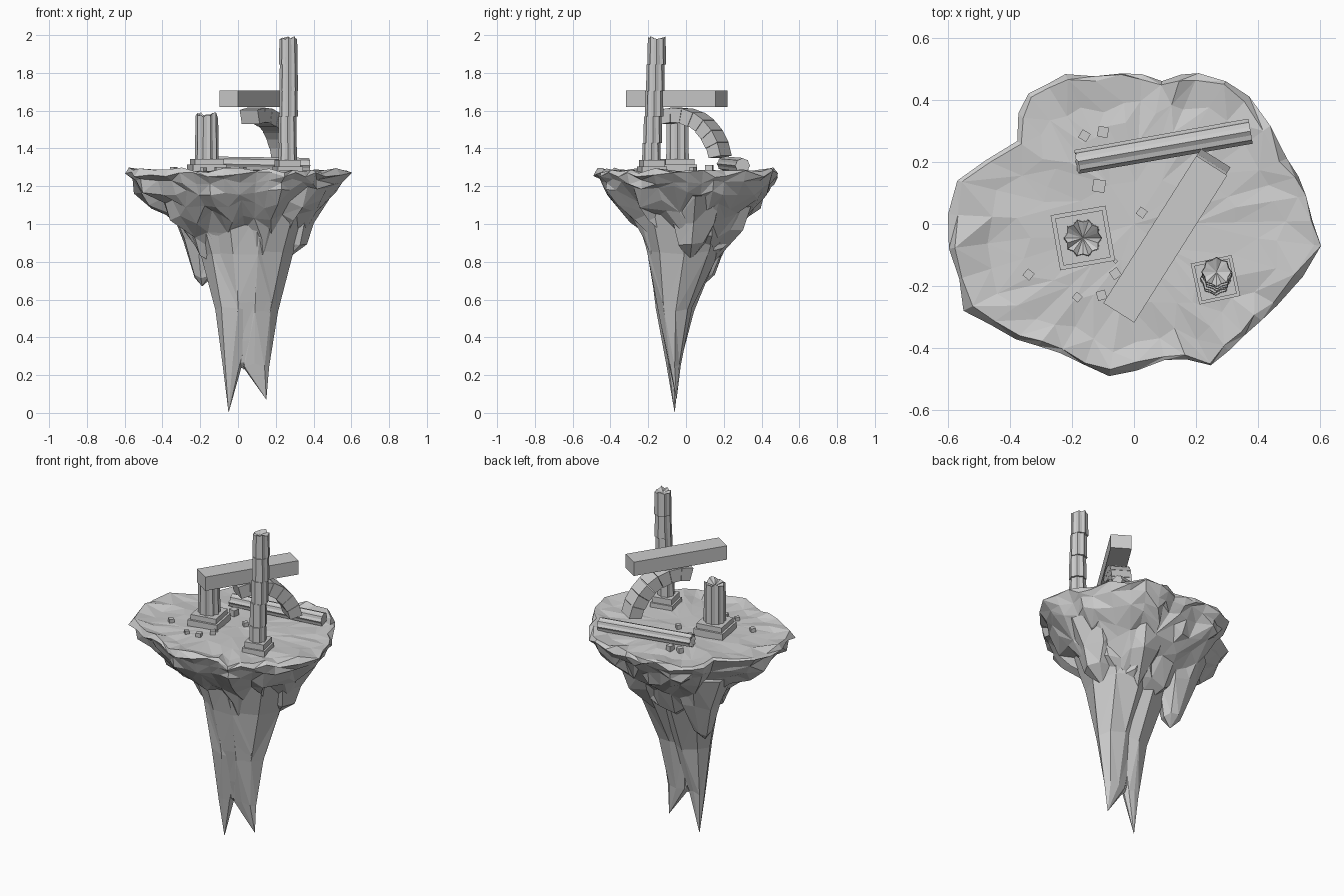
import bpy, bmesh, math, random
from mathutils import Vector, Matrix

random.seed(5)
if "Cube" in bpy.data.objects:
    bpy.data.objects.remove(bpy.data.objects["Cube"], do_unlink=True)

stone = bpy.data.materials.new("grey stone")
stone.use_nodes = True
GREY = (0.6, 0.6, 0.6, 1)
stone.diffuse_color = GREY
stone.node_tree.nodes["Principled BSDF"].inputs["Base Color"].default_value = GREY


def jitter(a):
    return random.uniform(-a, a)


def finish(name, bm, matrix=Matrix()):
    bmesh.ops.recalc_face_normals(bm, faces=bm.faces[:])
    bm.transform(matrix)
    mesh = bpy.data.meshes.new(name)
    bm.to_mesh(mesh)
    bm.free()
    mesh.materials.append(stone)
    obj = bpy.data.objects.new(name, mesh)
    bpy.context.collection.objects.link(obj)
    return obj


def loft(bm, rings, triangles=False):
    """Skin a stack of equal rings; a one-point ring closes to a tip."""
    rows = [[bm.verts.new(p) for p in r] for r in rings]
    for a, b in zip(rows, rows[1:]):
        n = max(len(a), len(b))
        for i in range(n):
            j = (i + 1) % n
            if len(a) == 1:
                bm.faces.new((a[0], b[i], b[j]))
            elif len(b) == 1:
                bm.faces.new((a[i], a[j], b[0]))
            elif triangles:
                k = random.random() < 0.5
                bm.faces.new((a[i], a[j], b[j]) if k else (a[i], a[j], b[i]))
                bm.faces.new((a[i], b[j], b[i]) if k else (a[j], b[j], b[i]))
            else:
                bm.faces.new((a[i], a[j], b[j], b[i]))
    for row in (rows[0], rows[-1]):
        if len(row) > 2:
            bm.faces.new(row)


def place(x, y, z, turn=0):
    return Matrix.Translation((x, y, z)) @ Matrix.Rotation(math.radians(turn), 4, "Z")


def block(name, size, matrix):
    bm = bmesh.new()
    bmesh.ops.create_cube(bm, size=1, matrix=Matrix.Diagonal((*size, 1)))
    return finish(name, bm, matrix)


# Floating rock: uneven plan outline, lofted from the ground down
plan = [(.60, -.07), (.55, .09), (.49, .21), (.37, .41), (.21, .49), (.09, .46),
        (-.04, .49), (-.22, .48), (-.34, .42), (-.38, .27), (-.57, .14), (-.60, -.08),
        (-.55, -.28), (-.38, -.37), (-.24, -.42), (-.08, -.49), (.10, -.44),
        (.25, -.46), (.36, -.36), (.46, -.26)]
outline = []
for p, q in zip(plan, plan[1:] + plan[:1]):
    a, b = Vector(p), Vector(q)
    outline += [a, (a + b) / 2 * random.uniform(.98, 1.03)]


def ring(z, scale, dx=0, dy=0, rough=0, dz=0):
    out = []
    for p in outline:
        s = scale * (1 + jitter(rough))
        out.append((dx + p.x * s, dy + p.y * s, z + jitter(dz)))
    return out


bm = bmesh.new()
loft(bm, [
    [(0, 0, 1.277)],
    ring(1.277, .3, rough=.2, dz=.005),
    ring(1.277, .58, rough=.15, dz=.006),
    ring(1.275, .8, rough=.06, dz=.01),
    ring(1.284, .965, rough=.02, dz=.018),
    ring(1.265, 1, rough=.01, dz=.02),
    ring(1.225, .94, rough=.04, dz=.015),
    ring(1.175, .89, rough=.05, dz=.025),
    ring(1.105, .77, .01, .005, rough=.07, dz=.03),
    ring(1.04, .64, .02, .01, rough=.1, dz=.04),
    ring(.96, .51, .03, .02, rough=.1, dz=.04),
    ring(.87, .40, .03, 0, rough=.08, dz=.04),
    [(.04, -.04, .7)],
], True)
# Merge slivers into broad chips, away from the rim
chips = [v for v in bm.verts if v.co.z < 1.15 or v.co.xy.length < .3]
bmesh.ops.remove_doubles(bm, verts=chips, dist=.06)
finish("floating_rock", bm)


# Hanging spikes: rows of (z, centre x, centre y, half width, half depth)
def spike(name, rows, sides=8):
    bm = bmesh.new()
    rings = []
    for z, x, y, w, d in rows:
        if w == 0:
            rings.append([(x, y, z)])
            continue
        rings.append([(x + w * math.cos(t) * random.uniform(.95, 1.05),
                       y + d * math.sin(t) * random.uniform(.9, 1.08), z + jitter(.015))
                      for t in (math.tau * i / sides for i in range(sides))])
    loft(bm, rings, True)
    return finish(name, bm)


spike("spike_core", [(1.1, .04, -.02, .3, .26), (.85, .04, -.03, .215, .185),
                     (.58, .045, -.075, .16, .085), (.38, .045, -.07, .115, .05),
                     (.27, .035, -.065, .05, .025), (.23, .03, -.06, 0, 0)], 10)
spike("long_spike", [(1.1, -.02, .0, .28, .27), (.85, -.01, -.015, .185, .18),
                     (.55, 0, -.06, .125, .10), (.25, -.03, -.065, .052, .038),
                     (0, -.05, -.06, 0, 0)])
spike("second_spike", [(1.1, .10, .0, .28, .26), (.85, .10, -.01, .185, .185),
                       (.55, .09, -.055, .12, .095), (.25, .088, -.06, .075, .035),
                       (.07, .15, -.05, 0, 0)])
spike("left_over_spike", [(1.12, -.21, .12, .18, .18), (.92, -.19, .12, .105, .12),
                          (.72, -.185, .10, .05, .055), (.67, -.19, .085, 0, 0)], 7)
spike("back_spike", [(1.15, .12, .22, .17, .16), (.98, .12, .2, .11, .11),
                     (.8, .10, .15, 0, 0)], 6)
spike("side_spike", [(1.15, .32, .05, .17, .17), (1, .29, .04, .115, .12),
                     (.9, .29, .03, .075, .08), (.8, .24, .02, 0, 0)], 6)


# Fluted shafts
def drum(bm, z0, z1, r, x=0, y=0, broken=0, flutes=10):
    def star(z, grow=1, rough=0):
        return [(x + r * grow * f * math.cos(t), y + r * grow * f * math.sin(t),
                 z + jitter(rough))
                for t, f in ((math.pi * i / flutes, .88 if i % 2 else 1.02)
                             for i in range(2 * flutes))]
    rings = [star(z0, 1.03), star(z1 - broken, .98, broken)]
    if broken:
        rings.append([(x, y, z1 - 2 * broken)])
    loft(bm, rings)


def plinth(name, x, y, width, turn, low, high):
    block(name + "_lower_plinth", (width, width, low), place(x, y, 1.27 + low / 2, turn))
    block(name + "_upper_plinth", (width * .86, width * .86, high),
          place(x, y, 1.27 + low + high / 2, turn))


# Tall column of shifted drums
plinth("tall_column", .263, -.18, .135, 12, .035, .035)
bm = bmesh.new()
joints = [1.335, 1.43, 1.57, 1.705, 1.845, 2.0]
for i, (a, b) in enumerate(zip(joints, joints[1:])):
    drum(bm, a, b, .047, .261 + .002 * i + jitter(.005), -.183 + .007 * i,
         .012 if i == 4 else 0, 8)
finish("tall_column", bm)

# Short broken column
plinth("short_column", -.165, -.045, .18, 10, .045, .03)
bm = bmesh.new()
drum(bm, 1.34, 1.59, .06, -.165, -.045, .017)
finish("short_column", bm)

# Fallen shaft lying across the back
bm = bmesh.new()
drum(bm, -.285, .29, .039, broken=.008, flutes=8)
finish("fallen_column", bm, place(.095, .25, 1.314, 190) @ Matrix.Rotation(math.radians(89), 4, "Y"))

# Lintel beam, and the broken arch beneath it
AXIS = 57.7
block("lintel_beam", (.562, .118, .085), place(.101, -.049, 1.663, AXIS))
count, start, end = 7, 10, 106
for i in range(count):
    bm = bmesh.new()
    inner, outer = .232 + jitter(.004), .312 + jitter(.004)
    step = (end - start) / count
    a0, a1 = [math.radians(start + step * (i + k)) for k in (.015, .985)]
    corners = [(inner, a0), (outer, a0), (outer, a1), (inner, a1)]
    loft(bm, [[(r * math.cos(t), s, r * math.sin(t)) for r, t in corners]
              for s in (-.056, .056)])
    finish("arch_block", bm, place(.101, -.045, 1.307, AXIS))

# Scattered rubble: x, y, size
for x, y, s in [(-.16, .285, .03), (-.10, .297, .034), (-.113, .123, .04), (.025, .037, .028),
                (-.06, -.16, .03), (-.34, -.163, .028), (-.183, -.236, .025),
                (-.105, -.23, .03), (-.06, -.12, .012)]:
    block("rubble", (s, s, s), place(x, y, 1.278 + s / 3, random.uniform(0, 90)))
